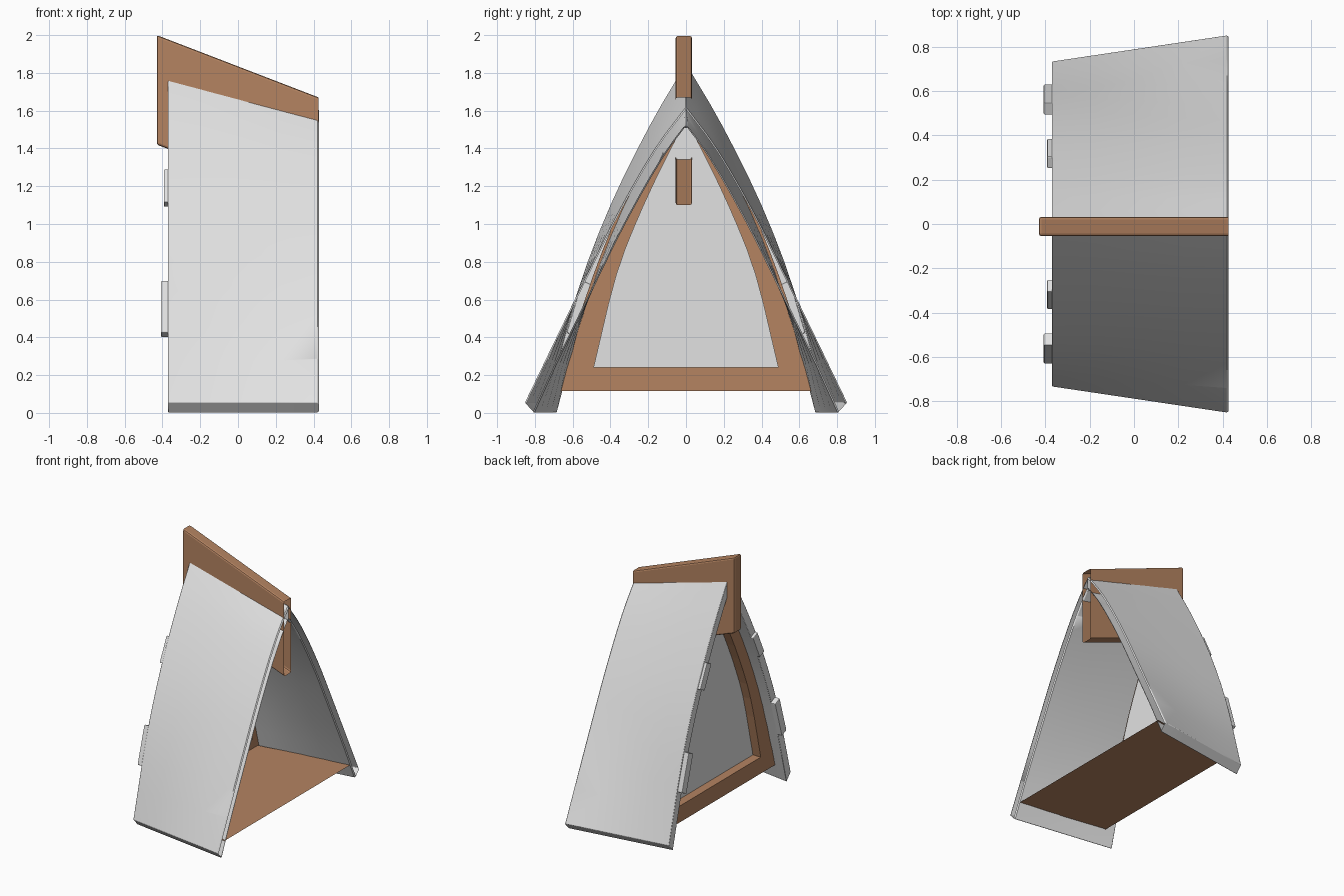
import bpy, bmesh
from mathutils import Vector

if "Cube" in bpy.data.objects:
    bpy.data.objects.remove(bpy.data.objects["Cube"])


def material(name, col):
    m = bpy.data.materials.new(name)
    m.diffuse_color = (*col, 1)
    m.use_nodes = True
    m.node_tree.nodes["Principled BSDF"].inputs["Base Color"].default_value = m.diffuse_color
    return m


WOOD = material("brown wood", (0.46, 0.23, 0.12))
GREY = material("light grey", (0.76, 0.76, 0.76))


def make(name, verts, faces, mat, bevel=0.0, smooth=False):
    me = bpy.data.meshes.new(name)
    me.from_pydata(verts, [], faces)
    bm = bmesh.new()
    bm.from_mesh(me)
    bmesh.ops.recalc_face_normals(bm, faces=bm.faces)
    bm.to_mesh(me)
    bm.free()
    me.materials.append(mat)
    ob = bpy.data.objects.new(name, me)
    bpy.context.collection.objects.link(ob)
    if bevel:
        b = ob.modifiers.new("bevel", 'BEVEL')
        b.width, b.segments, b.limit_method, b.angle_limit = bevel, 2, 'ANGLE', 0.9
    if smooth:
        bpy.context.view_layer.objects.active = ob
        ob.select_set(True)
        bpy.ops.object.shade_smooth_by_angle(angle=0.6)
        ob.select_set(False)
    return ob


def loft(name, rings, mat, open_end=False, **kw):
    """Skin between equal-length closed rings; cap the first end and, unless open, the last."""
    n = len(rings[0])
    faces = [[a * n + i, a * n + (i + 1) % n, (a + 1) * n + (i + 1) % n, (a + 1) * n + i]
             for a in range(len(rings) - 1) for i in range(n)]
    # end caps as strips between the two halves of each ring
    for base in (0,) if open_end else (0, (len(rings) - 1) * n):
        faces += [[base + i, base + i + 1, base + n - 2 - i, base + n - 1 - i]
                  for i in range(n // 2 - 1)]
    return make(name, [v for r in rings for v in r], faces, mat, **kw)


def curve(pts, steps=3):
    """Smooth curve through the profile points."""
    p = [Vector(q) for q in pts]
    p = [2 * p[0] - p[1]] + p + [2 * p[-1] - p[-2]]
    out = []
    for i in range(1, len(p) - 2):
        a, b, c, d = p[i - 1:i + 3]
        for s in range(steps):
            t = s / steps
            out.append(0.5 * (2 * b + (c - a) * t + (2 * a - 5 * b + 4 * c - d) * t * t
                              + (3 * b - a - 3 * c + d) * t ** 3))
    return out + [p[-2]]


# Roof profiles (y, z), ridge to eave, at both ends
X0, X1, THICK = -0.37, 0.42, 0.062
FAR = curve([(0, 1.85), (.19, 1.525), (.40, 1.10), (.575, .64), (.735, .055)])
NEAR = curve([(0, 1.62), (.17, 1.39), (.36, 1.06), (.535, .71), (.853, .055)])


def outer(x):
    t = (x - X0) / (X1 - X0)
    return [a.lerp(b, t) for a, b in zip(FAR, NEAR)]


def inner(x):
    o = outer(x)
    res = []
    for i, p in enumerate(o):
        d = (o[min(i + 1, len(o) - 1)] - o[max(i - 1, 0)]).normalized()
        res.append(p + Vector((d.y, -d.x)) * THICK)
    res[0] = Vector((0, o[0].y - 0.115))
    res[-1] = Vector((o[-1].x - 0.05, 0))
    return res


def at_z(prof, z):
    for a, b in zip(prof, prof[1:]):
        if a.y >= z >= b.y:
            return a.lerp(b, (a.y - z) / (a.y - b.y)).x
    return 0


for s, side in ((-1, "front"), (1, "back")):
    # Curved, twisted hollow roof panel, open at the wall end with a small turned-in rim
    rings = []
    for k in range(6):
        x = X0 + (X1 - X0) * min(k, 4) / 4
        o, i = outer(x), inner(x)
        if k == 5:
            x += 0.008
            o, i = ([a.lerp(b, .13) for a, b in zip(o, i)],
                    [b.lerp(a, .13) for a, b in zip(o, i)])
        rings.append([(x, s * p.x, p.y) for p in o + i[::-1]])
    loft(side + "_roof_panel", rings, GREY, open_end=True, bevel=0.01, smooth=True)

    # Tabs standing out from the panel's end edge
    for n, (z0, z1, xe) in enumerate(((.40, .70, -.408), (1.09, 1.29, -.392))):
        o, i = outer(X0), inner(X0)
        h = 0.025
        ring = [(at_z(o, z0 + h) - .006, z0 + h), (at_z(o, z1) - .006, z1),
                (at_z(i, z1 - h) - .004, z1 - h), (at_z(i, z0) - .004, z0)]
        loft(f"{side}_edge_tab_{n}", [[(x, s * y, z) for y, z in ring] for x in (xe, -.365)],
             GREY, bevel=0.005)

# Sloping hollow ridge beam, open at the wall end
beam = [[(x, -.055, b), (x, .032, b), (x, .032, t), (x, -.055, t)]
        for x, b, t in ((-.43, 1.42, 2.0), (.427, 1.10, 1.67))]
loft("ridge_beam", beam, WOOD, open_end=True, bevel=0.012)

# Arched window frame: flat plate plus a reveal running inward to the pane
XF, XP = -.288, -.222
hole = curve([(0, 1.54), (.07, 1.42), (.23, 1.09), (.37, .73), (.49, .24)])
wall = inner(XF)
rim = [Vector((0, 1.72))] + [Vector((at_z(wall, p.y) + .015, p.y)) for p in hole[1:-1]]
rim.append(Vector((at_z(wall, .115) + .004, .115)))


def both(p):
    return [(-q.x, q.y) for q in p[::-1]] + [(q.x, q.y) for q in p[1:]]


A, B = both(rim), both(hole)
n = len(A)
verts = [(x, y, z) for x, prof in ((XF, A), (XF, B), (XP + .004, B)) for y, z in prof]
faces = [[r * n + i, r * n + (i + 1) % n, (r + 1) * n + (i + 1) % n, (r + 1) * n + i]
         for r in (0, 1) for i in range(n)]
make("window_frame", verts, faces, WOOD)

# Window pane
make("window_pane", [(XP, y, z) for y, z in B], [list(range(n))], GREY)

# Floor board, a single sheet
make("floor_board", [(XF, -.65, .115), (XF, .65, .115), (.42, .765, .115), (.42, -.765, .115)],
     [[0, 1, 2, 3]], WOOD)
